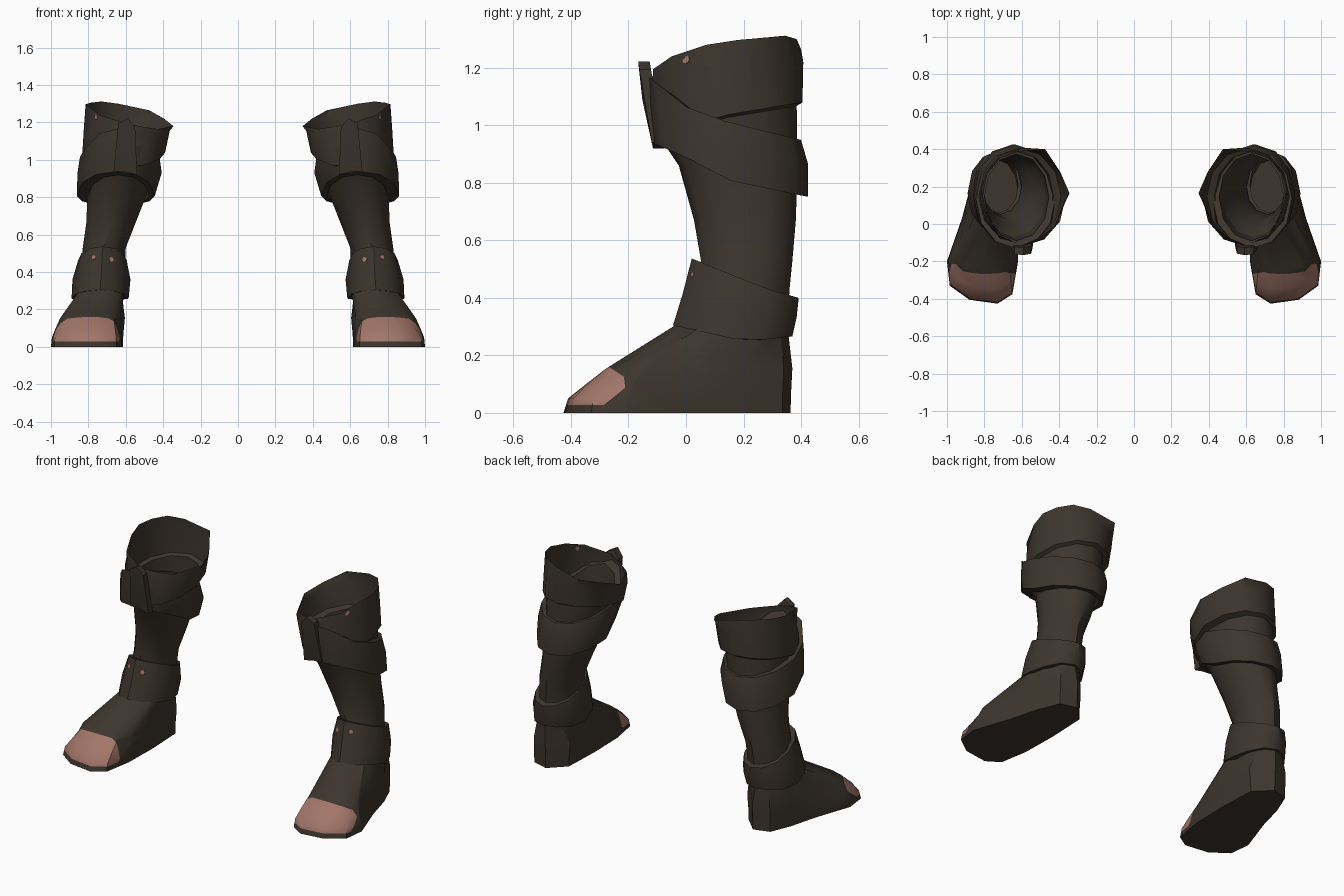
import bpy, bmesh, math
from mathutils import Vector
from mathutils.bvhtree import BVHTree

if "Cube" in bpy.data.objects:
    bpy.data.objects.remove(bpy.data.objects["Cube"])

N = 12  # sides of every ring


def material(name, rgb):
    m = bpy.data.materials.new(name)
    m.diffuse_color = (*rgb, 1)
    m.use_nodes = True
    m.node_tree.nodes["Principled BSDF"].inputs["Base Color"].default_value = m.diffuse_color
    return m


LEATHER = material("dark_leather", (0.046, 0.036, 0.027))
SKIN = material("toe_pink", (0.36, 0.18, 0.14))


def interp(table, v):
    """Piecewise linear lookup in [(key, value), ...]."""
    if v <= table[0][0]:
        return table[0][1]
    for (a, p), (b, q) in zip(table, table[1:]):
        if v <= b:
            return p + (q - p) * (v - a) / (b - a)
    return table[-1][1]


def ring(x0, x1, y0, y1, z):
    """Oval ring inside a box, starting at the back; z is a number or a table over y."""
    pts = []
    for i in range(N):
        t = 2 * math.pi * i / N
        x = (x0 + x1) / 2 + (x1 - x0) / 2 * math.sin(t)
        y = (y0 + y1) / 2 + (y1 - y0) / 2 * math.cos(t)
        pts.append(Vector((x, y, z if isinstance(z, (int, float)) else interp(z, y))))
    return pts


def loft(rings, cap_end=False, closed=False):
    bm = bmesh.new()
    rows = [[bm.verts.new(p) for p in r] for r in rings]
    pairs = list(zip(rows, rows[1:]))
    if closed:
        pairs.append((rows[-1], rows[0]))
    for a, b in pairs:
        for i in range(N):
            j = (i + 1) % N
            bm.faces.new((a[i], a[j], b[j], b[i]))
    if cap_end:
        bm.faces.new(rows[-1])
    bmesh.ops.recalc_face_normals(bm, faces=bm.faces)
    return bm


def finish(name, bm, mats, angle=40):
    """Make the object and mirror it to the other leg."""
    me = bpy.data.meshes.new(name)
    bm.to_mesh(me)
    ob = bpy.data.objects.new(name, me)
    bpy.context.collection.objects.link(ob)
    for m in mats:
        me.materials.append(m)
    bpy.ops.object.select_all(action='DESELECT')
    ob.select_set(True)
    bpy.context.view_layer.objects.active = ob
    bpy.ops.object.shade_smooth_by_angle(angle=math.radians(angle))
    mod = ob.modifiers.new("other_leg", 'MIRROR')
    mod.use_mirror_merge = False
    return ob


# Slanted rim of the cuff
rim = [Vector(p) for p in (
    (.64, .385, 1.30), (.73, .345, 1.312), (.79, .27, 1.305), (.815, .18, 1.297),
    (.79, .07, 1.28), (.74, -.05, 1.24), (.60, -.115, 1.195), (.50, -.07, 1.175),
    (.43, -.025, 1.165), (.345, .165, 1.18), (.395, .28, 1.22), (.475, .40, 1.265))]

# Foot outlines at the sole and at the instep
sole = [(.72, .364), (.82, .335), (.875, .2), (.92, .03), (1.0, -.2), (.985, -.33),
        (.88, -.405), (.73, -.426), (.65, -.375), (.62, -.2), (.615, .03), (.625, .27)]
instep = [(.72, .37), (.82, .34), (.875, .2), (.905, .03), (.95, -.18), (.91, -.25),
          (.82, -.277), (.73, -.27), (.665, -.24), (.63, -.15), (.605, .03), (.615, .27)]


def foot_ring(z, f):
    return [Vector((a[0] + (b[0] - a[0]) * f, a[1] + (b[1] - a[1]) * f, z))
            for a, b in zip(sole, instep)]


# Boot body: cuff, shaft and foot in one open-topped skin
cuff_low = [(-.11, .96), (.1, 1.03), (.40, 1.08)]
tuck = [(-.11, .95), (.1, 1.02), (.40, 1.07)]
bm = loft([
    rim,
    ring(.365, .825, -.118, .408, [(-.11, 1.09), (.40, 1.22)]),
    ring(.39, .832, -.108, .405, cuff_low),
    ring(.43, .81, -.09, .385, tuck),
    ring(.47, .805, -.025, .388, .86),
    ring(.545, .81, .028, .382, .67),
    ring(.60, .83, .052, .37, .53),
    ring(.605, .84, .03, .36, .43),
    ring(.605, .865, -.045, .353, .30),
    foot_ring(.155, 1), foot_ring(.10, .5), foot_ring(.05, .1), foot_ring(0, 0),
], cap_end=True)

# Toe cap: cut the foot along a rounded border and colour the front of it
cuts = [(Vector((.8, -.3, .028)), Vector((0, 0, 1))),
        (Vector((1.0, -.208, .1)), Vector((.16, -1, 0))),
        (Vector((.8, -.285, .028)), Vector((0, -.065, .08))),
        (Vector((.8, -.215, .125)), Vector((0, -.03, -.045)))]
for co, no in cuts:
    faces = [f for f in bm.faces
             if max(v.co.z for v in f.verts) < .31 and min(v.co.y for v in f.verts) < -.1]
    geom = set(faces)
    for f in faces:
        geom.update(f.edges)
        geom.update(f.verts)
    bmesh.ops.bisect_plane(bm, geom=list(geom), plane_co=co, plane_no=no, dist=1e-5)
for f in bm.faces:
    c = f.calc_center_median()
    if c.z < .2 and all((c - co).dot(no) > 0 for co, no in cuts):
        f.material_index = 1
body_tree = BVHTree.FromBMesh(bm)
finish("boot_body", bm, [LEATHER, SKIN])

# Upper strap: band that climbs from the calf to the front of the knee
top = [(-.13, 1.17), (0, 1.064), (.15, 1.01), (.42, .945)]
low = [(-.11, .937), (0, .89), (.15, .808), (.42, .752)]
mid = [(y, interp(top, y) * .6 + interp(low, y) * .4) for y in (-.13, 0, .15, .42)]
bm = loft([
    ring(.42, .845, -.13, .40, top),
    ring(.408, .858, -.13, .424, mid),
    ring(.445, .862, -.112, .424, low),
    ring(.475, .80, -.07, .385, low),
    ring(.455, .80, -.09, .375, top),
], closed=True)
finish("upper_strap", bm, [LEATHER])

# Ankle band
top = [(.02, .537), (.277, .433), (.39, .40)]
low = [(-.045, .305), (.205, .248), (.37, .266)]
mid = [(y, (interp(top, y) + interp(low, y)) / 2) for y in (-.045, .2, .39)]
bm = loft([
    ring(.595, .855, .02, .392, top),
    ring(.575, .885, -.012, .385, mid),
    ring(.585, .89, -.045, .37, low),
    ring(.62, .85, -.01, .345, low),
    ring(.62, .82, .06, .36, top),
], closed=True)
ankle_tree = BVHTree.FromBMesh(bm)
finish("ankle_band", bm, [LEATHER])

# Front tab holding the strap: leaning plate with a pointed top
outline = [(.59, 1.222), (.55, 1.175), (.54, .92), (.60, .935), (.665, .94), (.64, 1.195)]
bm = bmesh.new()
front = []
back = []
for x, z in outline:
    y = -.166 + (1.22 - z) * .17
    front.append(bm.verts.new((x, y, z)))
    back.append(bm.verts.new((x, y + .04, z)))
ridge = bm.verts.new((.60, -.152, 1.09))
for i in range(len(outline)):
    j = (i + 1) % len(outline)
    bm.faces.new((front[i], front[j], ridge))
    bm.faces.new((front[j], front[i], back[i], back[j]))
bm.faces.new(back)
bmesh.ops.recalc_face_normals(bm, faces=bm.faces)
finish("front_tab", bm, [LEATHER], 30)

# Small worn spots: thin discs lying on the surface
for name, tree, start, aim, r in (
        ("cuff_spot", body_tree, (1.2, 0, 1.23), (-1, 0, 0), .015),
        ("ankle_spot_inner", ankle_tree, (.677, -.6, .467), (0, 1, 0), .013),
        ("ankle_spot_outer", ankle_tree, (.77, -.6, .479), (0, 1, 0), .011)):
    hit, normal, _, _ = tree.ray_cast(Vector(start), Vector(aim))
    if hit is None:
        continue
    if normal.dot(Vector(aim)) > 0:
        normal = -normal
    bm = bmesh.new()
    bmesh.ops.create_cone(bm, cap_ends=True, segments=8, radius1=r, radius2=r, depth=.004)
    turn = normal.to_track_quat('Z', 'Y').to_matrix().to_4x4()
    turn.translation = hit
    bmesh.ops.transform(bm, matrix=turn, verts=bm.verts)
    finish(name, bm, [SKIN])
